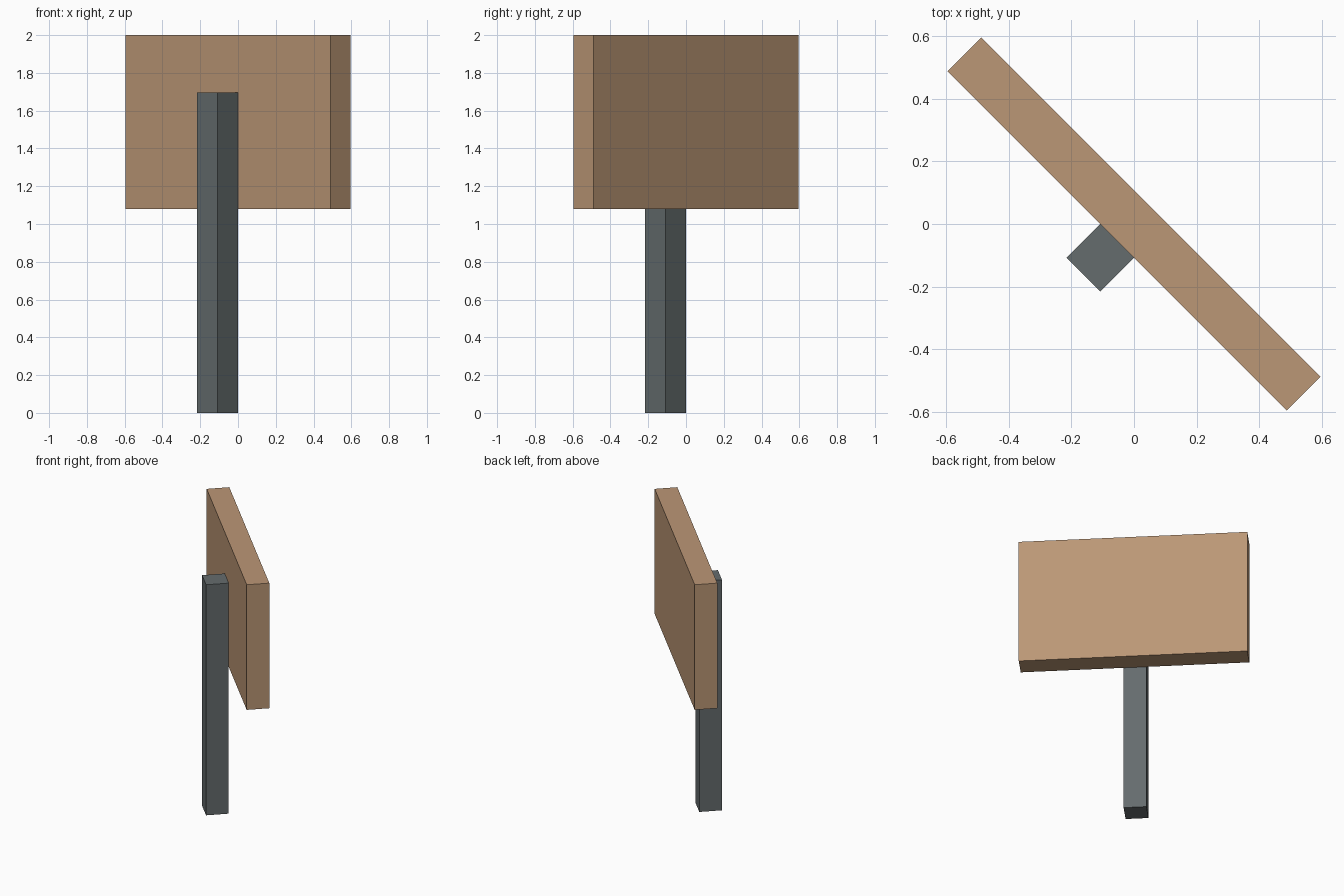
import bpy
from math import radians
from mathutils import Matrix

if "Cube" in bpy.data.objects:
    bpy.data.objects.remove(bpy.data.objects["Cube"])

TURN = Matrix.Rotation(radians(-45), 4, 'Z')


def box(name, size, centre, colour):
    """Box laid out square to the sign, then turned 45 degrees with it."""
    bpy.ops.mesh.primitive_cube_add(size=1)
    ob = bpy.context.object
    ob.name = name
    ob.data.transform(TURN @ Matrix.Translation(centre) @ Matrix.Diagonal((*size, 1)))
    mat = bpy.data.materials.new(name + "_colour")
    mat.diffuse_color = (*colour, 1)
    mat.use_nodes = True
    mat.node_tree.nodes["Principled BSDF"].inputs["Base Color"].default_value = mat.diffuse_color
    ob.data.materials.append(mat)
    return ob


THICK = 0.153
POST_TOP = 1.695
BOARD_BOTTOM, BOARD_TOP = 1.08, 2.0

# Wooden sign board
box("sign_board", (1.535, THICK, BOARD_TOP - BOARD_BOTTOM),
    (0, 0, (BOARD_TOP + BOARD_BOTTOM) / 2), (0.50, 0.31, 0.18))

# Square post fixed flush against the back of the board
box("post", (THICK, THICK, POST_TOP),
    (0, -THICK, POST_TOP / 2), (0.13, 0.15, 0.155))
